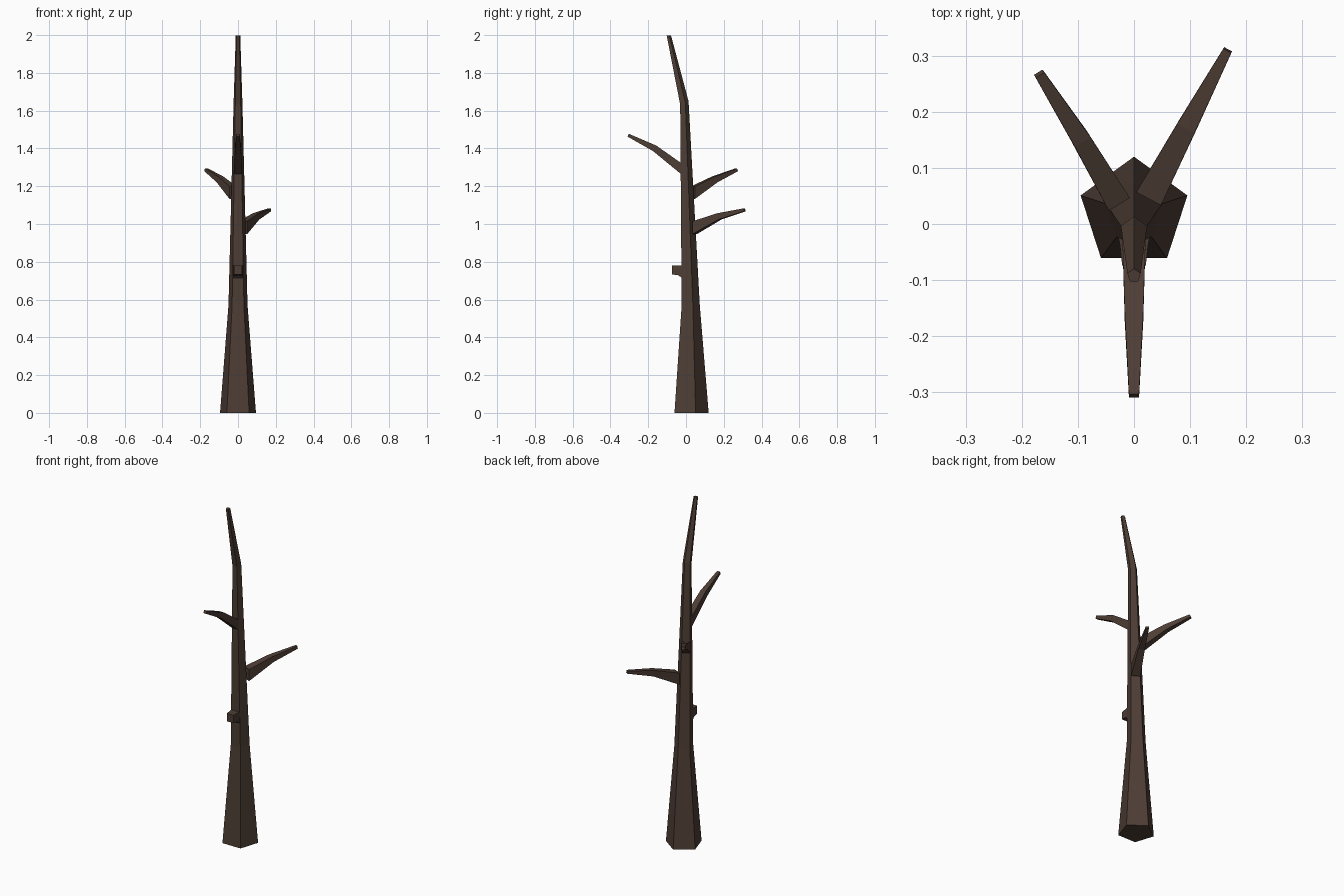
import bpy, bmesh, math
from mathutils import Vector

if "Cube" in bpy.data.objects:
    bpy.data.objects.remove(bpy.data.objects["Cube"])

bark = bpy.data.materials.new("bark")
bark.diffuse_color = (0.075, 0.047, 0.035, 1)
bark.use_nodes = True
bark.node_tree.nodes["Principled BSDF"].inputs["Base Color"].default_value = bark.diffuse_color


def loft(name, rings):
    """Skin a list of equal-length point rings and cap both ends."""
    bm = bmesh.new()
    loops = [[bm.verts.new(p) for p in r] for r in rings]
    n = len(loops[0])
    for a, b in zip(loops, loops[1:]):
        for i in range(n):
            j = (i + 1) % n
            bm.faces.new((a[i], a[j], b[j], b[i]))
    bm.faces.new(loops[0][::-1])
    bm.faces.new(loops[-1])
    bmesh.ops.recalc_face_normals(bm, faces=bm.faces)
    me = bpy.data.meshes.new(name)
    bm.to_mesh(me)
    bm.free()
    me.materials.append(bark)
    ob = bpy.data.objects.new(name, me)
    bpy.context.collection.objects.link(ob)
    return ob


def pentagon(cy, z, r, slope):
    pts = []
    for i in range(5):
        a = math.radians(90 + 72 * i)
        y = r * math.sin(a)
        pts.append((r * math.cos(a), cy + y, z + slope * y))
    return pts


def branch(name, stations):
    """Four-sided limb; each station is (centre, half width, half height, tilt)."""
    d = Vector(stations[-1][0]) - Vector(stations[0][0])
    d.z = 0
    d.normalize()
    side = Vector((-d.y, d.x, 0))
    rings = []
    for c, w, h, tilt in stations:
        up = Vector((0, 0, math.cos(tilt))) - d * math.sin(tilt)
        c = Vector(c)
        rings.append([c + side * w * s + up * h * t
                      for s, t in ((-1, -1), (1, -1), (1, 1), (-1, 1))])
    return loft(name, rings)


# Five-sided trunk, flared at the foot and bent forward at the top
loft("trunk", [pentagon(0.02, 0, 0.1, 0),
               pentagon(0.02, 0.57, 0.053, 0),
               pentagon(-0.011, 1.64, 0.0245, 0.4),
               pentagon(-0.092, 1.998, 0.0125, 0.1)])

# Three bent limbs growing from the trunk faces
branch("front_branch", [((0, -0.015, 1.285), 0.021, 0.03, 0),
                        ((0, -0.165, 1.4), 0.0165, 0.017, 0.55),
                        ((0, -0.306, 1.47), 0.009, 0.008, 0.42)])
branch("right_branch", [((0.026, 0.045, 0.98), 0.025, 0.034, 0),
                        ((0.095, 0.175, 1.04), 0.0175, 0.017, 0.3),
                        ((0.167, 0.31, 1.075), 0.008, 0.008, 0.2)])
branch("left_branch", [((-0.026, 0.035, 1.165), 0.022, 0.033, 0),
                       ((-0.095, 0.152, 1.236), 0.0165, 0.017, 0.45),
                       ((-0.169, 0.268, 1.287), 0.009, 0.008, 0.38)])

# Short broken stub on the front face
branch("front_stub", [((0, -0.018, 0.745), 0.029, 0.036, 0),
                      ((0, -0.038, 0.754), 0.025, 0.026, 0),
                      ((0, -0.074, 0.756), 0.021, 0.023, 0)])
